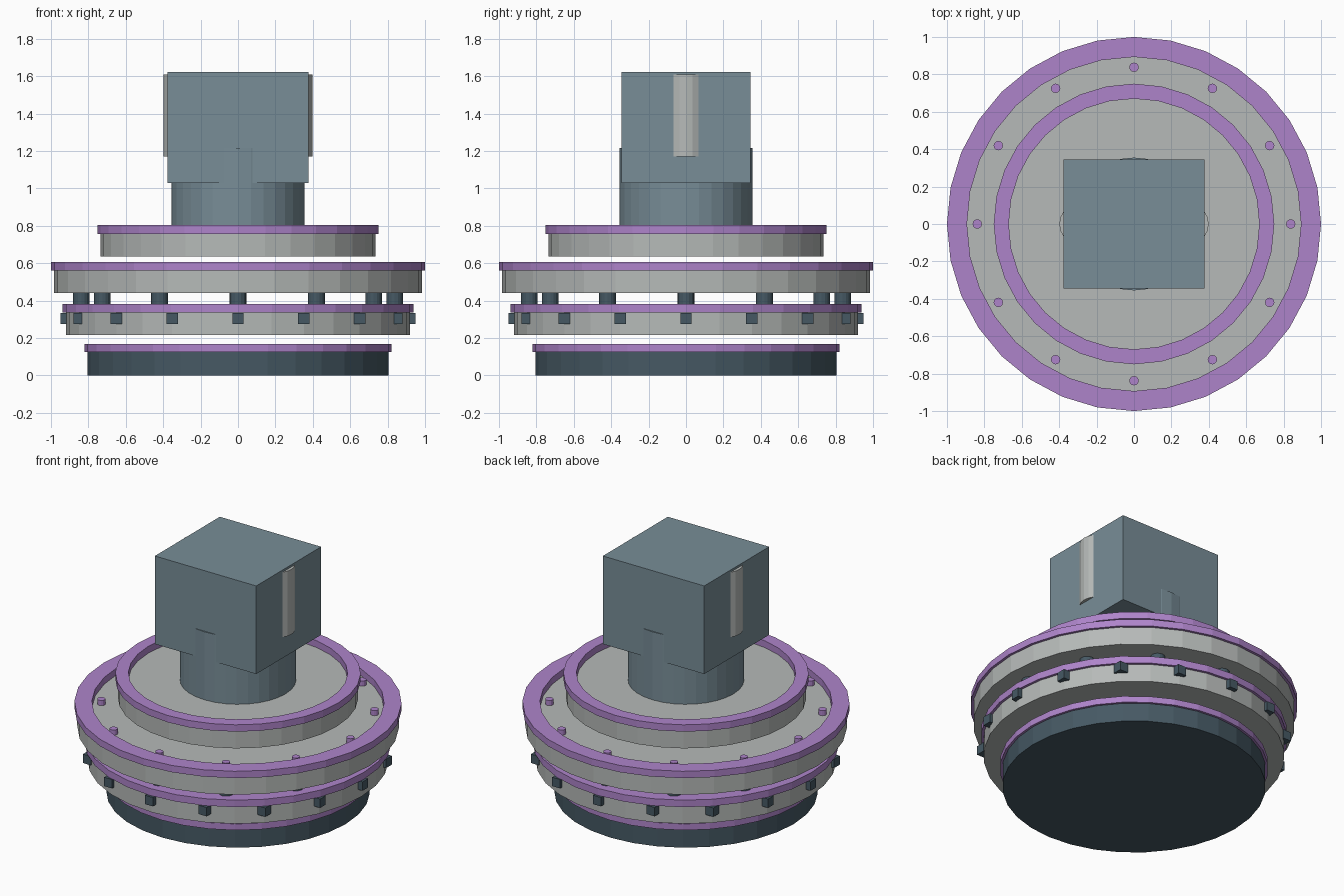
import bpy
import math

cube = bpy.data.objects.get("Cube")
if cube:
    bpy.data.objects.remove(cube, do_unlink=True)


def material(name, rgb):
    linear = [((c / 255 + 0.055) / 1.055) ** 2.4 for c in rgb] + [1]
    mat = bpy.data.materials.new(name)
    mat.use_nodes = True
    mat.diffuse_color = linear
    mat.node_tree.nodes["Principled BSDF"].inputs["Base Color"].default_value = linear
    return mat


PURPLE = material("purple trim", (174, 132, 202))
GREY = material("light grey", (182, 186, 184))
SLATE = material("slate", (120, 141, 151))
DARK = material("dark slate", (70, 89, 100))


def finish(name, mat):
    obj = bpy.context.object
    obj.name = name
    obj.data.materials.append(mat)
    return obj


def cylinder(name, mat, radius, z0, z1, x=0, y=0, sides=32):
    bpy.ops.mesh.primitive_cylinder_add(
        vertices=sides, radius=radius, depth=z1 - z0, location=(x, y, (z0 + z1) / 2))
    return finish(name, mat)


def box(name, mat, size, center):
    bpy.ops.mesh.primitive_cube_add(size=1, location=center)
    obj = finish(name, mat)
    obj.data.transform(obj.matrix_world.Diagonal((*size, 1)))
    return obj


def ring(name, mat, outer, inner, z0, z1, sides=32):
    # Rectangular section swept round the z axis
    section = [(outer, z0), (outer, z1), (inner, z1), (inner, z0)]
    verts, faces = [], []
    for i in range(sides):
        a = math.tau * i / sides
        verts += [(r * math.cos(a), r * math.sin(a), z) for r, z in section]
        n = (i + 1) % sides
        for k in range(4):
            m = (k + 1) % 4
            faces.append((i * 4 + k, n * 4 + k, n * 4 + m, i * 4 + m))
    mesh = bpy.data.meshes.new(name)
    mesh.from_pydata(verts, [], faces)
    mesh.materials.append(mat)
    obj = bpy.data.objects.new(name, mesh)
    bpy.context.collection.objects.link(obj)


def around(count, radius):
    for i in range(count):
        a = math.tau * i / count
        yield i + 1, radius * math.cos(a), radius * math.sin(a)


# Stacked discs, each topped by a raised purple rim
tiers = [
    ("base", DARK, 0.805, 0.82, 0.73, 0, 0.125, 0.167),
    ("lower_disc", GREY, 0.92, 0.937, 0.835, 0.215, 0.335, 0.382),
    ("main_disc", GREY, 0.983, 1.0, 0.893, 0.44, 0.56, 0.606),
    ("upper_disc", GREY, 0.735, 0.75, 0.67, 0.637, 0.757, 0.803),
]
for name, mat, radius, outer, inner, bottom, floor, top in tiers:
    cylinder(name, mat, radius, bottom, floor)
    ring(name + "_rim", PURPLE, outer, inner, floor, top)

# Square studs round the lower disc
for i, x, y in around(16, 0.92):
    box(f"stud_{i}", DARK, (0.06, 0.06, 0.06), (x, y, 0.304))

# Support posts and small pins on the main disc
for i, x, y in around(12, 0.838):
    cylinder(f"post_{i}", DARK, 0.045, 0.335, 0.44, x, y, 16)
    cylinder(f"pin_{i}", PURPLE, 0.025, 0.56, 0.595, x, y, 12)

# Column and square head
cylinder("column", SLATE, 0.355, 0.757, 1.215)
box("head", SLATE, (0.756, 0.692, 0.594), (0, 0, 1.326))

# Rounded light strips on both sides of the head
for side, sign in (("left", 1), ("right", -1)):
    cylinder(f"{side}_strip", GREY, 0.115, 1.17, 1.608, sign * 0.284, 0, 20)
